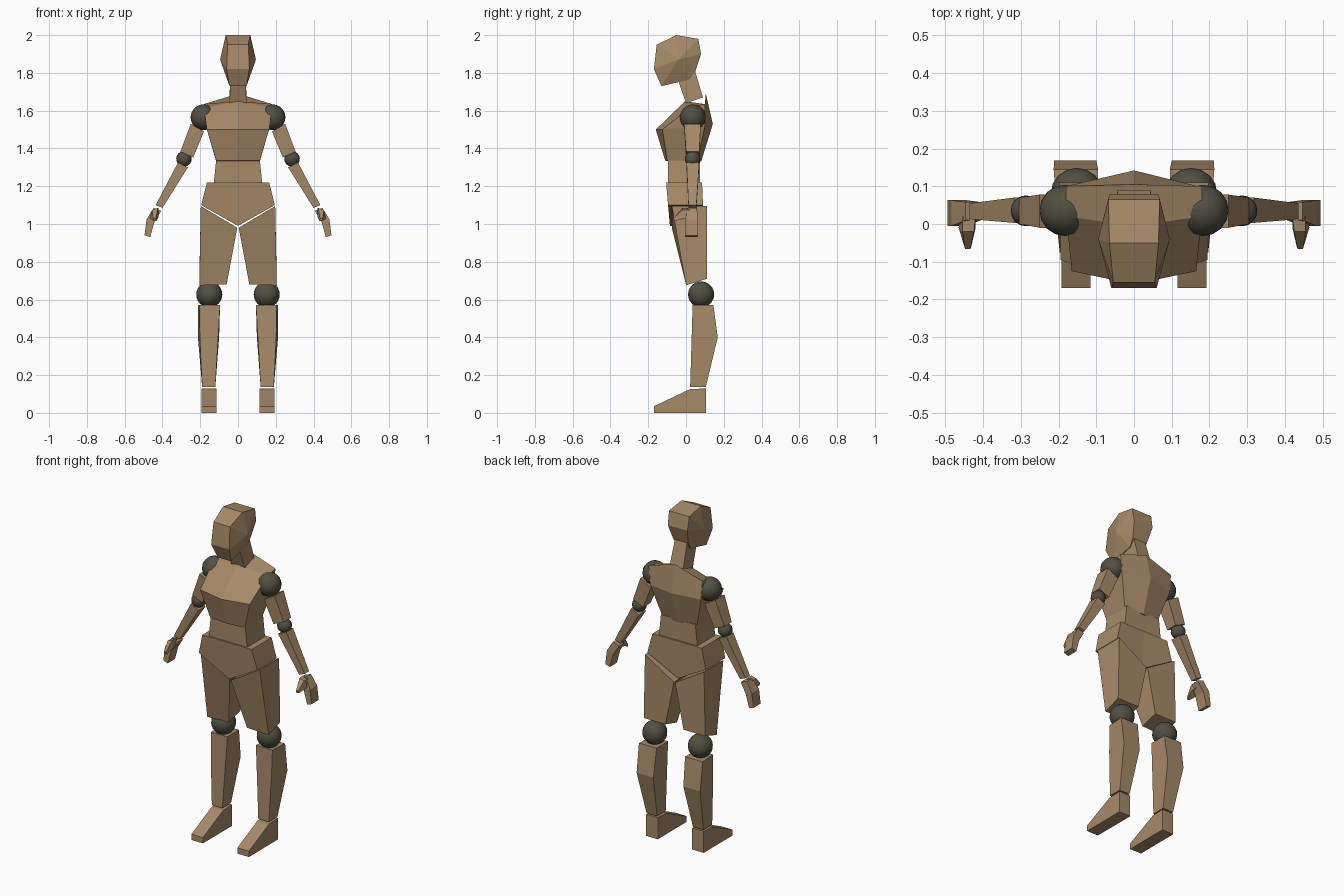
import bpy, bmesh
from mathutils import Vector


def material(name, rgb):
    m = bpy.data.materials.new(name)
    m.diffuse_color = (*rgb, 1)
    return m


TAN = material("tan_body", (0.39, 0.255, 0.14))
JOINT = material("dark_joint", (0.085, 0.08, 0.055))


def finish(name, bm, mat):
    bmesh.ops.recalc_face_normals(bm, faces=bm.faces)
    me = bpy.data.meshes.new(name)
    bm.to_mesh(me)
    bm.free()
    me.materials.append(mat)
    ob = bpy.data.objects.new(name, me)
    bpy.context.collection.objects.link(ob)
    return ob


def loft(name, rings, side=1):
    """Skin a stack of rings with equal point counts and cap both ends."""
    bm = bmesh.new()
    vs = [[bm.verts.new((x * side, y, z)) for x, y, z in r] for r in rings]
    n = len(rings[0])
    for a, b in zip(vs, vs[1:]):
        for i in range(n):
            j = (i + 1) % n
            bm.faces.new((a[i], a[j], b[j], b[i]))
    bm.faces.new(vs[0])
    bm.faces.new(vs[-1])
    return finish(name, bm, TAN)


def rect(x0, x1, y0, y1, z0, z1=None):
    """Four-point ring; z0 at the x0 side, z1 at the x1 side."""
    z1 = z0 if z1 is None else z1
    return [(x0, y0, z0), (x1, y0, z1), (x1, y1, z1), (x0, y1, z0)]


def sym(front, back):
    """Six-point ring mirrored in x, from (half width, y, z, centre y, centre z)."""
    w, y, z, cy, cz = front
    v, by, bz, bcy, bcz = back
    return [(-w, y, z), (0, cy, cz), (w, y, z), (v, by, bz), (0, bcy, bcz), (-v, by, bz)]


def ball(name, centre, r):
    bm = bmesh.new()
    bmesh.ops.create_uvsphere(bm, u_segments=16, v_segments=12, radius=r)
    bmesh.ops.translate(bm, verts=bm.verts, vec=Vector(centre))
    for f in bm.faces:
        f.smooth = True
    finish(name, bm, JOINT)


# Head: side outline with (half width, y, z), each cheek fanned to a bulge point
outline = [(0.06, -0.17, 1.82), (0.055, -0.155, 1.95), (0.065, -0.05, 2.0),
           (0.068, 0.065, 1.98), (0.065, 0.08, 1.90), (0.05, 0.05, 1.81),
           (0.045, 0.02, 1.765), (0.045, -0.13, 1.73)]
bm = bmesh.new()
L = [bm.verts.new((-w, y, z)) for w, y, z in outline]
R = [bm.verts.new((w, y, z)) for w, y, z in outline]
tips = [bm.verts.new((s * 0.095, -0.04, 1.87)) for s in (-1, 1)]
for i in range(len(outline)):
    j = (i + 1) % len(outline)
    bm.faces.new((L[i], L[j], R[j], R[i]))
    bm.faces.new((L[i], L[j], tips[0]))
    bm.faces.new((R[i], R[j], tips[1]))
finish("head", bm, TAN)

# Neck
loft("neck", [
    [(-.045, 0.0, 1.64), (.045, 0.0, 1.64), (.045, .09, 1.67), (-.045, .09, 1.67)],
    [(-.04, -.045, 1.77), (.04, -.045, 1.77), (.04, .045, 1.82), (-.04, .045, 1.82)]])

# Torso
loft("chest", [
    sym((.115, -.10, 1.335, -.11, 1.335), (.115, .06, 1.33, .08, 1.33)),
    sym((.165, -.125, 1.50, -.16, 1.50), (.17, .10, 1.52, .142, 1.53)),
    sym((.18, .02, 1.615, -.005, 1.65), (.18, .10, 1.635, .105, 1.69))])
loft("waist", [rect(-.13, .13, -.095, .075, 1.20), rect(-.115, .115, -.095, .075, 1.345)])
loft("pelvis", [
    sym((.195, -.095, 1.10, -.085, .99), (.195, .09, 1.10, .075, .99)),
    sym((.165, -.105, 1.22, -.105, 1.22), (.165, .085, 1.22, .085, 1.22))])

for s, tag in ((-1, "left"), (1, "right")):
    # Legs
    loft(tag + "_thigh", [
        [(.06, .0, .68), (.205, .0, .675), (.205, .11, .71), (.06, .11, .71)],
        [(.004, -.075, .98), (.197, -.075, 1.095), (.197, .11, 1.095), (.004, .11, .98)]], s)
    ball(tag + "_knee", (s * .152, .08, .627), .069)
    loft(tag + "_shin", [
        rect(.12, .19, .022, .105, .138),
        [(.105, .03, .40), (.202, .03, .40), (.212, .168, .40), (.1, .168, .40)],
        [(.095, .035, .57), (.205, .035, .57), (.213, .145, .57), (.095, .145, .57)]], s)
    loft(tag + "_foot", [
        [(x, y, z) for y, z in ((.105, 0), (.105, .13), (.02, .125), (-.17, .035), (-.17, 0))]
        for x in (.115, .192)], s)
    # Arms
    ball(tag + "_shoulder", (s * .183, .036, 1.565), .068)
    loft(tag + "_upper_arm", [
        rect(.237, .305, .0, .07, 1.353, 1.383), rect(.18, .25, -.01, .078, 1.49, 1.53)], s)
    ball(tag + "_elbow", (s * .286, .035, 1.345), .041)
    loft(tag + "_forearm", [
        rect(.40, .436, .013, .055, 1.085, 1.10), rect(.265, .318, .003, .07, 1.30, 1.325)], s)
    loft(tag + "_hand", [
        rect(.465, .495, -.005, .063, .93, .94),
        rect(.443, .484, -.005, .063, 1.01, 1.025),
        rect(.406, .447, .01, .058, 1.07, 1.085)], s)
    loft(tag + "_thumb", [
        [(.42, .03, 1.045), (.46, .03, 1.03), (.455, .02, 1.075), (.42, .02, 1.085)],
        [(.42, -.01, 1.04), (.465, -.01, 1.03), (.455, -.02, 1.075), (.425, -.02, 1.085)],
        [(.432, -.062, 1.015), (.448, -.062, 1.015), (.448, -.066, 1.03), (.434, -.066, 1.03)]], s)
